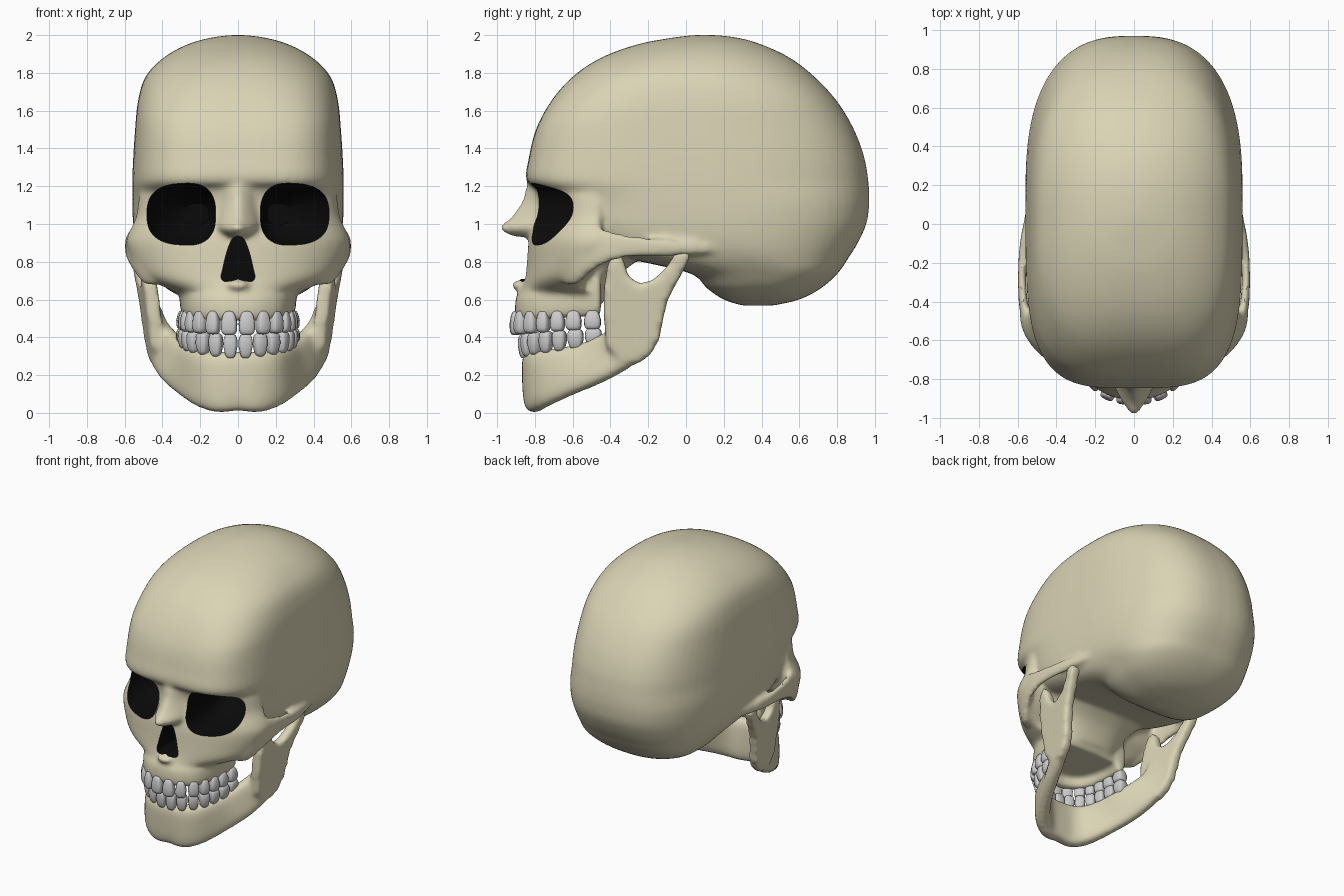
import bpy, bmesh, math
from mathutils import Vector, Matrix

if "Cube" in bpy.data.objects:
    bpy.data.objects.remove(bpy.data.objects["Cube"])


def material(name, color):
    m = bpy.data.materials.new(name)
    m.diffuse_color = (*color, 1)
    m.use_nodes = True
    m.node_tree.nodes["Principled BSDF"].inputs["Base Color"].default_value = m.diffuse_color
    return m


BONE = material("bone", (0.70, 0.655, 0.46))
DARK = material("dark", (0.003, 0.003, 0.003))


def spow(v, e):
    return math.copysign(abs(v) ** e, v)


def spline(rows, k=4):
    """Catmull-Rom resampling of number rows."""
    out = []
    for i in range(len(rows) - 1):
        p = [rows[max(0, min(len(rows) - 1, i + j))] for j in (-1, 0, 1, 2)]
        for s in range(k):
            t = s / k
            out.append([0.5 * (2 * b + (c - a) * t + (2 * a - 5 * b + 4 * c - d) * t * t
                               + (3 * b - a - 3 * c + d) * t ** 3) for a, b, c, d in zip(*p)])
    return out + [list(rows[-1])]


def loft(bm, rings):
    vs = [[bm.verts.new(p) for p in r] for r in rings]
    n = len(vs[0])
    for a, b in zip(vs, vs[1:]):
        for i in range(n):
            bm.faces.new((a[i], a[(i + 1) % n], b[(i + 1) % n], b[i]))
    bm.faces.new(vs[0][::-1])
    bm.faces.new(vs[-1])


def layers(bm, rows, nf, nb, frac=0.5, seg=64):
    """Horizontal superellipse slices from rows of z, front y, back y, half width."""
    rings = []
    for z, yf, yb, w in spline(rows):
        yc = yf + (yb - yf) * frac
        ring = []
        for i in range(seg):
            a = 2 * math.pi * (i + 0.5) / seg
            c, s = math.cos(a), math.sin(a)
            if s < 0:
                n, h = min(nf, 2.1 + max(0, 2 - z) * 3.5), yc - yf
            else:
                n, h = min(nb, 2.1 + max(0, 2 - z) * 1.7, 2 + max(0, z - .55) * 3), yb - yc
            ring.append((w * spow(c, 2 / n), yc + h * spow(s, 2 / n), z))
        rings.append(ring)
    loft(bm, rings)


def band(bm, rows, n=2.8, seg=24):
    """Strip of bone along rows of bottom xyz, top xyz, thickness."""
    st = spline(rows)
    mid = [(Vector(r[:3]) + Vector(r[3:6])) / 2 for r in st]
    rings = []
    for i, r in enumerate(st):
        up = (Vector(r[3:6]) - Vector(r[:3])) / 2
        tan = mid[min(i + 1, len(mid) - 1)] - mid[max(i - 1, 0)]
        side = tan.cross(up).normalized() * r[6] / 2
        rings.append([mid[i] + side * spow(math.cos(a), 2 / n) + up * spow(math.sin(a), 2 / n)
                      for a in (2 * math.pi * k / seg for k in range(seg))])
    loft(bm, rings)


def flip(row):
    return (-row[0], *row[1:3], -row[3], *row[4:])


def both(half):
    """Complete a band that starts on the middle plane."""
    return [flip(r) for r in half[:0:-1]] + half


def make(name, bm, mats):
    bmesh.ops.recalc_face_normals(bm, faces=bm.faces)
    for f in bm.faces:
        f.smooth = True
    me = bpy.data.meshes.new(name)
    bm.to_mesh(me)
    bm.free()
    for m in mats:
        me.materials.append(m)
    ob = bpy.data.objects.new(name, me)
    bpy.context.collection.objects.link(ob)
    return ob


def finish(ob, soft, cutter=None):
    """Fuse the parts, smooth the joints, cut the openings."""
    r = ob.modifiers.new("fuse", 'REMESH')
    r.mode = 'VOXEL'
    r.voxel_size = 0.016
    r.use_smooth_shade = True
    s = ob.modifiers.new("soften", 'SMOOTH')
    s.factor, s.iterations = 0.5, soft
    if cutter:
        b = ob.modifiers.new("openings", 'BOOLEAN')
        b.operation, b.solver, b.object = 'DIFFERENCE', 'EXACT', cutter
    bpy.ops.object.select_all(action='DESELECT')
    bpy.context.view_layer.objects.active = ob
    ob.select_set(True)
    bpy.ops.object.convert(target='MESH')
    bpy.ops.object.shade_smooth_by_angle(angle=math.radians(40))


# Braincase
skull = bmesh.new()
layers(skull, [(2.0, .04, .16, .04), (1.985, -.08, .28, .15), (1.95, -.26, .40, .27),
               (1.88, -.45, .55, .395), (1.78, -.60, .68, .49), (1.65, -.715, .80, .53),
               (1.5, -.795, .89, .545), (1.35, -.832, .945, .555), (1.23, -.845, .965, .56),
               (1.17, -.76, .97, .56), (1.1, -.69, .97, .56), (1.0, -.66, .955, .555),
               (.9, -.55, .91, .54), (.82, -.32, .86, .51), (.74, .02, .805, .455),
               (.66, .11, .715, .38), (.6, .2, .6, .26), (.568, .3, .46, .11)], 3.7, 2.65)
# Face block: upper jaw, cheeks and eye surrounds
layers(skull, [(.56, -.90, -.45, .285), (.62, -.895, -.45, .305), (.67, -.87, -.53, .40),
               (.72, -.855, -.51, .49), (.80, -.845, -.45, .555), (.90, -.835, -.42, .59),
               (.96, -.82, -.42, .575), (1.04, -.79, -.42, .54), (1.14, -.79, -.42, .525),
               (1.22, -.82, -.42, .505)], 1.95, 2.4, 0.88)
# Inner wall between upper jaw and skull base
layers(skull, [(.6, -.62, -.42, .23), (.74, -.62, -.34, .27), (.86, -.62, -.18, .38)], 3, 3)
# Nasal bones
layers(skull, [(.93, -.91, -.6, .07), (.975, -.99, -.6, .115), (1.04, -.925, -.6, .115),
               (1.12, -.87, -.6, .115), (1.22, -.84, -.6, .15)], 1.3, 2)
# Small spur below the nose
bmesh.ops.create_icosphere(skull, subdivisions=3, radius=1, matrix=Matrix.Translation(
    (0, -.87, .675)) @ Matrix.Diagonal((.06, .055, .03, 1)))
# Upper tooth ridge
band(skull, both([(0, -.867, .485, 0, -.86, .64, .085), (.1, -.855, .485, .1, -.845, .64, .085),
                  (.19, -.80, .49, .19, -.79, .65, .085), (.24, -.70, .495, .245, -.69, .68, .085),
                  (.262, -.58, .505, .265, -.58, .74, .085), (.27, -.45, .51, .265, -.45, .76, .085)]))
# Cheekbones and arches
arch = [(.38, -.67, .70, .42, -.665, .92, .07), (.475, -.59, .675, .53, -.575, .96, .07),
        (.56, -.46, .775, .563, -.45, .97, .05), (.577, -.3, .825, .577, -.3, .94, .042),
        (.57, -.12, .83, .57, -.12, .92, .042), (.535, .03, .835, .535, .03, .91, .06),
        (.50, .18, .85, .50, .18, .91, .06)]
band(skull, arch)
band(skull, [flip(r) for r in arch])
skull = make("skull", skull, [BONE, DARK])

# Openings for eyes and nose, dark inside
cut = bmesh.new()
for sx in (1, -1):
    rings = []
    for y, xc, k in ((-1.1, .30, 1), (-.8, .30, 1), (-.58, .30, 1), (-.5, .285, .9),
                     (-.4, .25, .66), (-.33, .22, .35)):
        ring = []
        for i in range(48):
            a = 2 * math.pi * i / 48
            dx, dz = .182 * k * spow(math.cos(a), .76), .163 * k * spow(math.sin(a), .76)
            ring.append((sx * (xc + dx), y, 1.052 + dz - .06 * dx * math.sin(a)))
        rings.append(ring)
    loft(cut, rings)
pear = spline([(0, .937), (.032, .92), (.06, .85), (.082, .76), (.09, .72), (.075, .697),
               (.03, .7), (0, .71)], 3)
pear += [(-x, z) for x, z in pear[-2:0:-1]]
loft(cut, [[(x, y, z) for x, z in pear] for y in (-1.1, -.6)])
for f in cut.faces:
    f.material_index = 1
cut = make("opening_cutter", cut, [BONE, DARK])
cut.hide_render = True
finish(skull, 8, cut)
bpy.data.objects.remove(cut)

# Lower jaw: body
jaw = bmesh.new()
band(jaw, both([(0, -.805, .012, 0, -.82, .325, .11), (.1, -.80, 0, .1, -.81, .325, .11),
                (.2, -.74, .03, .18, -.77, .33, .11), (.30, -.60, .095, .235, -.67, .345, .10),
                (.385, -.44, .165, .27, -.54, .37, .10), (.428, -.31, .235, .34, -.42, .43, .10),
                (.445, -.23, .30, .405, -.36, .50, .095), (.46, -.18, .38, .44, -.34, .59, .08)]), 3.6)
# Lower jaw: rising branches with hinge and notch
branch = [(-.42, .34), (-.435, .5), (-.435, .66), (-.415, .79), (-.37, .85), (-.325, .81),
          (-.31, .73), (-.25, .685), (-.18, .70), (-.1, .775), (-.06, .845), (0, .87),
          (.025, .83), (-.015, .75), (-.095, .6), (-.12, .5), (-.14, .39), (-.185, .31),
          (-.25, .26), (-.33, .27)]
for sx in (1, -1):
    loft(jaw, [[(sx * (.45 + .12 * (z - .45) + .12 * (y + .3) + t), y, z) for y, z in branch]
               for t in (-.038, .038)])
finish(make("lower_jaw", jaw, [BONE]), 14)


# Teeth: rounded pegs narrowing to the root
def teeth(name, spots, z0, z1, root):
    bm = bmesh.new()
    pts = [(-spots[0][0], spots[0][1], 0)] + spots + [(spots[-1][0], spots[-1][1] + .1, 0)]
    for i, (x, y, w) in enumerate(spots):
        ang = math.atan2(pts[i + 2][1] - pts[i][1], pts[i + 2][0] - pts[i][0])
        t = i / 6
        h, d = .064 - .012 * t, .032 + .008 * t
        for sx in (1, -1):
            place = Matrix.Translation((sx * x, y, z0 + (z1 - z0) * t)) @ Matrix.Rotation(sx * ang, 4, 'Z')
            for v in bmesh.ops.create_uvsphere(bm, u_segments=16, v_segments=10, radius=1)['verts']:
                p = Vector([spow(c, .55) for c in v.co])
                k = 1 - .28 * max(0, p.z * root)
                v.co = place @ Vector((p.x * k * w / 2, p.y * k * d, p.z * h))
    make(name, bm, [])


teeth("upper_teeth", [(.047, -.90, .086), (.132, -.875, .074), (.2, -.82, .074), (.243, -.755, .068),
                      (.268, -.68, .076), (.28, -.595, .086), (.287, -.495, .09)], .475, .492, 1)
teeth("lower_teeth", [(.04, -.857, .074), (.117, -.84, .072), (.183, -.80, .072), (.233, -.74, .07),
                      (.262, -.67, .074), (.28, -.585, .085), (.288, -.49, .09)], .353, .398, -1)
